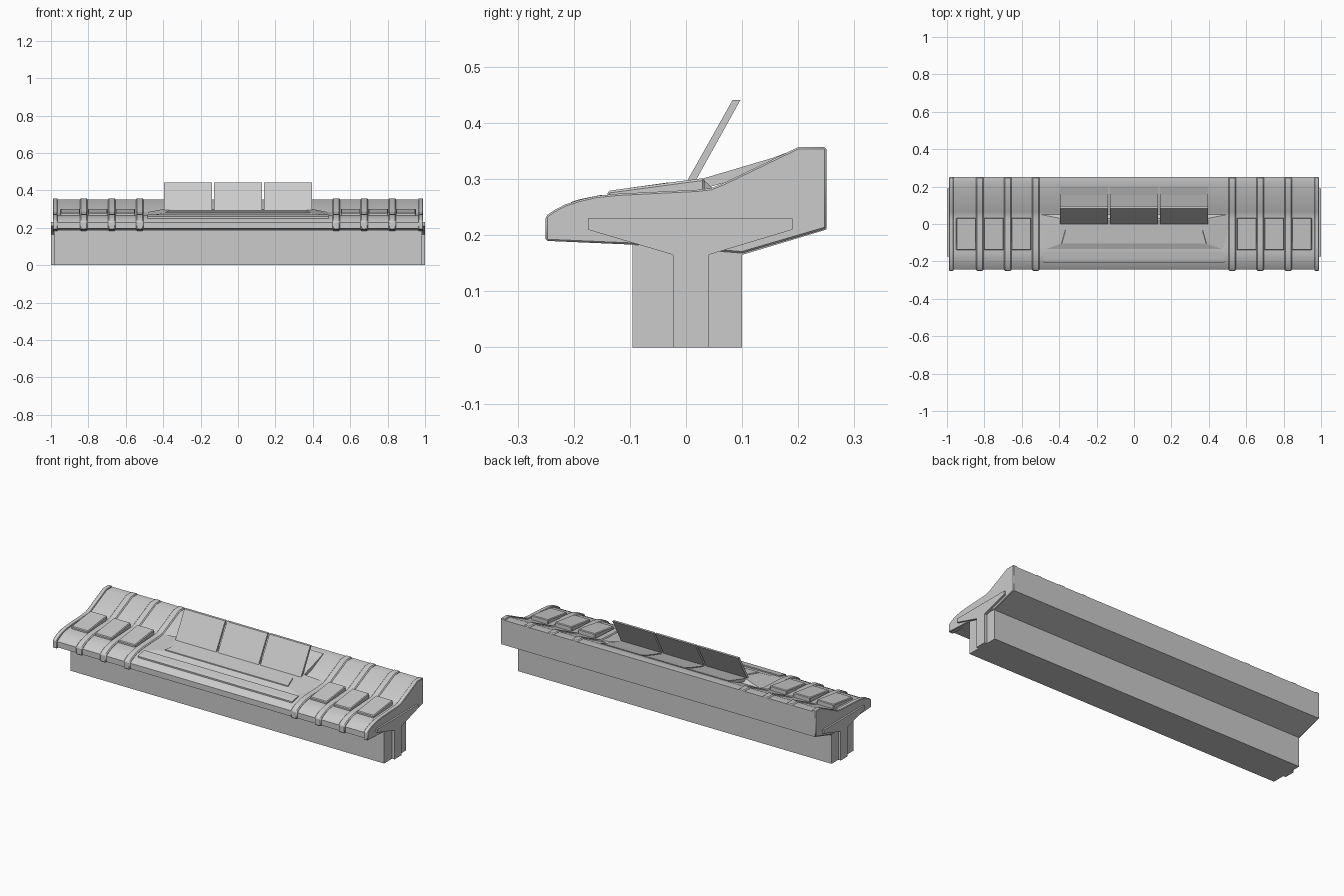
import bpy, bmesh

if "Cube" in bpy.data.objects:
    bpy.data.objects.remove(bpy.data.objects["Cube"])


def finish(name, bm, bevel=0.0, smooth=False):
    bmesh.ops.recalc_face_normals(bm, faces=bm.faces)
    me = bpy.data.meshes.new(name)
    bm.to_mesh(me)
    bm.free()
    ob = bpy.data.objects.new(name, me)
    bpy.context.collection.objects.link(ob)
    if smooth:
        bpy.ops.object.select_all(action='DESELECT')
        ob.select_set(True)
        bpy.context.view_layer.objects.active = ob
        bpy.ops.object.shade_smooth_by_angle(angle=0.5)
    if bevel:
        m = ob.modifiers.new("Bevel", 'BEVEL')
        m.width = bevel
        m.segments = 1
        m.limit_method = 'ANGLE'
        m.angle_limit = 0.9
    return ob


def prism(name, profile, x0, x1, bevel=0.0, smooth=False):
    """Extrude a (y, z) profile along x."""
    bm = bmesh.new()
    f = bm.faces.new([bm.verts.new((x0, y, z)) for y, z in profile])
    r = bmesh.ops.extrude_face_region(bm, geom=[f])
    vs = [v for v in r["geom"] if isinstance(v, bmesh.types.BMVert)]
    bmesh.ops.translate(bm, verts=vs, vec=(x1 - x0, 0, 0))
    return finish(name, bm, bevel, smooth)


def frustum(name, bottom, top):
    """Loft between two x-symmetric quads, each (half_x, y, z) front then back."""
    bm = bmesh.new()
    rings = []
    for (xf, yf, zf), (xb, yb, zb) in (bottom, top):
        rings.append([bm.verts.new(p) for p in
                      ((-xf, yf, zf), (xf, yf, zf), (xb, yb, zb), (-xb, yb, zb))])
    a, b = rings
    bm.faces.new(a)
    bm.faces.new(b)
    for i in range(4):
        j = (i + 1) % 4
        bm.faces.new((a[i], a[j], b[j], b[i]))
    return finish(name, bm)


# Curved desktop line, from the nose to the back ridge
crest = [(-0.25, 0.19), (-0.25, 0.234), (-0.236, 0.244), (-0.215, 0.255), (-0.19, 0.263),
         (-0.16, 0.27), (-0.12, 0.274), (0.02, 0.281), (0.045, 0.284), (0.065, 0.292),
         (0.2, 0.357), (0.25, 0.357)]

# Main console body with pedestal, slightly lower than the ribs
skin = [(y + 0.006 if y < -0.2 else y, z + 0.006 if z < 0.2 else z - 0.006) for y, z in crest]
under = [(0.25, 0.21), (0.1, 0.165), (0.1, 0), (-0.095, 0), (-0.095, 0.184)]
prism("console_body", skin + under, -0.985, 0.985, smooth=True)

# Raised ribs and end caps
rib_profile = crest + [(0.25, 0.212), (0.1, 0.168), (-0.09, 0.183)]
for s in (-1, 1):
    for x in (0.525, 0.675, 0.825):
        prism("rib", rib_profile, s * x - 0.02, s * x + 0.02, 0.005, True)
    prism("end_cap", rib_profile, s * 0.964, s * 0.99, 0.003, True)

# T-shaped plates on both ends
tee = [(-0.175, 0.23), (0.19, 0.23), (0.19, 0.21), (0.04, 0.165), (0.04, 0),
       (-0.023, 0), (-0.023, 0.165), (-0.175, 0.21)]
for s in (-1, 1):
    prism("end_plate", tee, s * 0.98, s * 1.0)

# Wedge-shaped control pads between the ribs
pad = [(-0.14, 0.255), (-0.14, 0.279), (0.033, 0.302), (0.033, 0.27)]
for s in (-1, 1):
    for x in (0.6025, 0.75, 0.8975):
        prism("control_pad", pad, s * x - 0.053, s * x + 0.053, 0.004)

# Front strip along the nose
strip = [(-0.205, 0.245), (-0.205, 0.259), (-0.19, 0.264), (-0.15, 0.272), (-0.15, 0.255)]
prism("front_strip", strip, -0.485, 0.485)

# Raised central plateau and its inlaid panel
frustum("plateau", ((0.5, -0.145, 0.262), (0.52, 0.055, 0.277)),
        ((0.39, -0.105, 0.279), (0.395, 0.03, 0.300)))
frustum("plateau_panel", ((0.39, -0.105, 0.275), (0.37, -0.03, 0.285)),
        ((0.385, -0.103, 0.284), (0.365, -0.032, 0.294)))

# Three tilted screens with the panels behind them
screen = [(0.001, 0.295), (0.016, 0.295), (0.097, 0.441), (0.083, 0.441)]
back = [(0.02, 0.28), (0.02, 0.299), (0.03, 0.301), (0.155, 0.338), (0.2, 0.355), (0.2, 0.33)]
for i in (-1, 0, 1):
    x = i * 0.267
    prism("screen", screen, x - 0.128, x + 0.128)
    prism("screen_back_panel", back, x - 0.129, x + 0.129)
